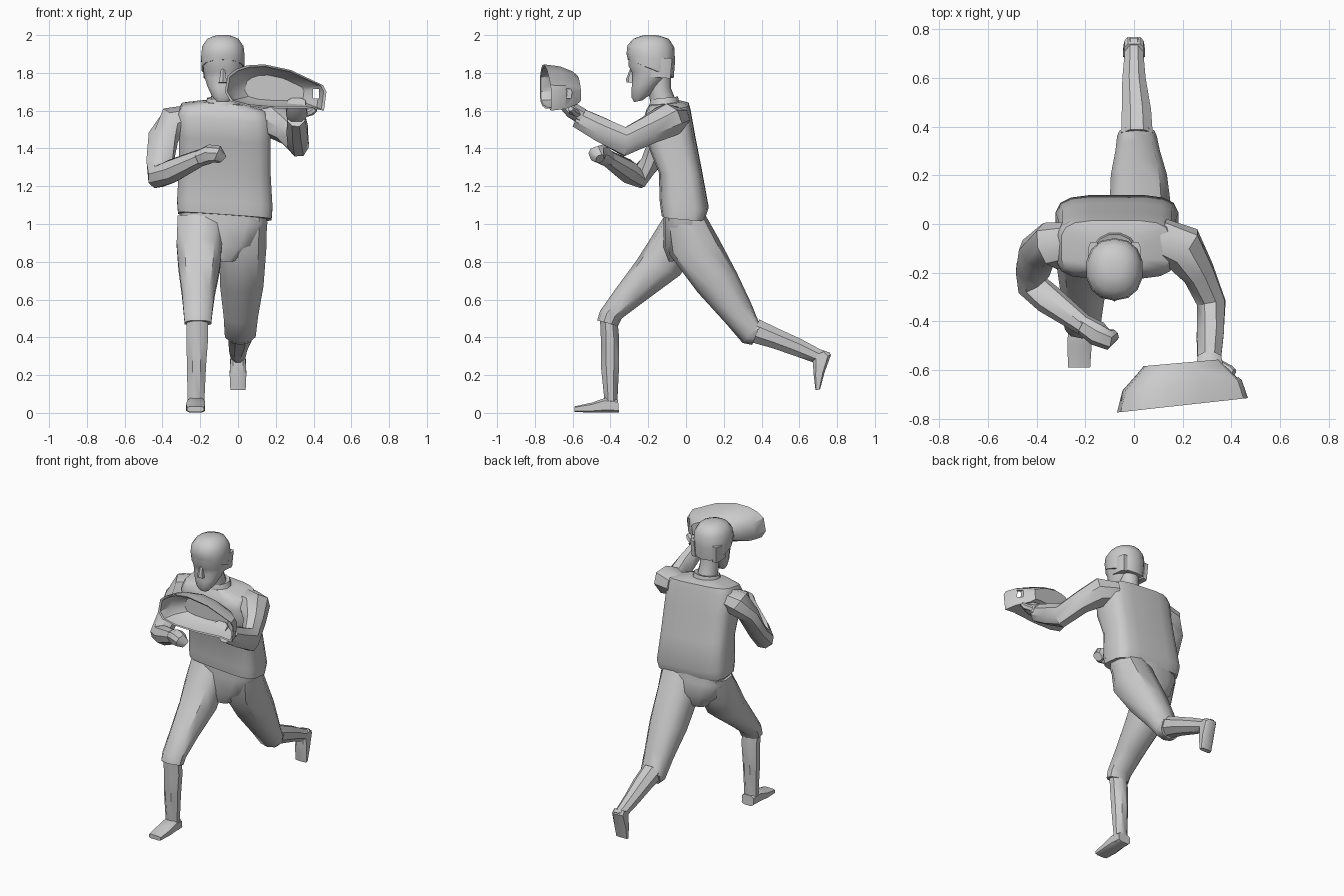
import bpy, bmesh, math
from mathutils import Vector


def finish(name, rings, angle=40):
    """Skin a list of equal-length point rings, cap both ends."""
    bm = bmesh.new()
    vs = [[bm.verts.new(p) for p in r] for r in rings]
    n = len(vs[0])
    for a, b in zip(vs, vs[1:]):
        for i in range(n):
            bm.faces.new((a[i], a[(i + 1) % n], b[(i + 1) % n], b[i]))
    bm.faces.new(vs[0])
    bm.faces.new(vs[-1])
    bmesh.ops.recalc_face_normals(bm, faces=bm.faces)
    me = bpy.data.meshes.new(name)
    bm.to_mesh(me)
    bm.free()
    ob = bpy.data.objects.new(name, me)
    bpy.context.collection.objects.link(ob)
    bpy.ops.object.select_all(action='DESELECT')
    ob.select_set(True)
    bpy.context.view_layer.objects.active = ob
    bpy.ops.object.shade_smooth_by_angle(angle=math.radians(angle))
    return ob


def ring(c, u, v, n, e):
    """Superellipse ring: e = 1 is round, smaller is boxier."""
    pts = []
    for i in range(n):
        t = 2 * math.pi * (i + 0.5) / n
        a, b = math.cos(t), math.sin(t)
        pts.append(c + u * math.copysign(abs(a) ** e, a) + v * math.copysign(abs(b) ** e, b))
    return pts


def loft(name, secs, n=10, e=1.0, roll=0.0, angle=40):
    """Sections (x, half width, y front, z front, y back, z back)."""
    rs = []
    for x, hx, yf, zf, yb, zb in secs:
        c = Vector((x, (yf + yb) / 2, (zf + zb) / 2))
        rs.append(ring(c, Vector((hx, 0, roll * hx)), Vector((0, (yb - yf) / 2, (zb - zf) / 2)), n, e))
    return finish(name, rs, angle)


def limb(name, pts, n=8, e=1.0):
    """Tube along a path of (x, y, z, side radius, vertical radius)."""
    ps = [Vector(p[:3]) for p in pts]
    rs = []
    for i, p in enumerate(pts):
        d0 = (ps[i] - ps[max(i - 1, 0)]).normalized()
        d1 = (ps[min(i + 1, len(ps) - 1)] - ps[i]).normalized()
        t = (d0 + d1).normalized()
        u = t.cross(Vector((0, -0.35, 1))).normalized()
        rs.append(ring(ps[i], u * p[3], u.cross(t) * p[4], n, e))
    return finish(name, rs)


# Shirt with a boxy flat back and tilted hem
loft('shirt', [
    (-.07, .25, -.13, 1.05, .10, 1.03), (-.07, .255, -.14, 1.12, .12, 1.09),
    (-.07, .245, -.145, 1.28, .085, 1.28), (-.07, .245, -.21, 1.44, .05, 1.46),
    (-.075, .245, -.225, 1.55, .025, 1.60), (-.075, .225, -.21, 1.60, .015, 1.635),
    (-.08, .12, -.19, 1.635, -.03, 1.65)], n=16, e=.5, roll=-.07)
loft('collar', [(-.08, .10, -.20, 1.61, -.03, 1.63), (-.08, .085, -.19, 1.66, -.04, 1.675),
                (-.08, .07, -.18, 1.655, -.05, 1.67)], n=12)

# Trousers
loft('waist', [(-.075, .23, -.12, 1.10, .10, 1.10), (-.075, .235, -.12, 1.00, .11, 1.00),
               (-.085, .18, -.12, .88, .12, .92), (-.09, .08, -.09, .80, .07, .82)], n=14, e=.75)
loft('front_trouser_leg', [
    (-.19, .135, -.11, 1.05, .09, 1.03), (-.205, .125, -.19, .92, .04, .86),
    (-.205, .115, -.26, .81, -.03, .73), (-.21, .09, -.37, .66, -.22, .59),
    (-.212, .078, -.455, .54, -.34, .50), (-.212, .074, -.47, .49, -.36, .46)], n=10, e=.85)
loft('rear_trouser_leg', [
    (.03, .13, -.11, 1.04, .09, 1.07), (.025, .13, -.09, .84, .175, .92),
    (.02, .12, .06, .64, .27, .74), (.015, .095, .21, .475, .345, .58),
    (.012, .085, .30, .37, .39, .47), (.012, .075, .35, .36, .40, .48)], n=10, e=.85)

# Lower legs and shoes
loft('front_shin', [
    (-.215, .062, -.46, .52, -.36, .50), (-.215, .062, -.455, .40, -.35, .40),
    (-.22, .055, -.455, .25, -.35, .25), (-.222, .048, -.435, .07, -.36, .07),
    (-.222, .045, -.43, .01, -.36, .01)], n=8)
loft('front_shoe', [
    (-.222, .046, -.355, 0, -.36, .07), (-.222, .05, -.43, 0, -.43, .08),
    (-.224, .052, -.50, 0, -.50, .055), (-.225, .047, -.59, .005, -.59, .035)], n=8, e=.5)
loft('rear_shin', [
    (.012, .07, .34, .37, .39, .50), (.01, .065, .45, .34, .48, .455),
    (0, .052, .57, .30, .61, .395), (0, .042, .67, .265, .71, .34),
    (0, .038, .73, .27, .765, .32)], n=8)
loft('rear_shoe', [
    (0, .04, .675, .30, .74, .33), (0, .042, .67, .26, .77, .31),
    (0, .046, .675, .20, .735, .215), (0, .042, .685, .12, .71, .125)], n=8, e=.5)

# Left arm reaching forward
limb('left_arm', [
    (.10, -.06, 1.55, .09, .07), (.20, -.10, 1.545, .10, .095), (.265, -.20, 1.495, .07, .08),
    (.318, -.325, 1.435, .062, .082), (.313, -.45, 1.50, .06, .07), (.308, -.575, 1.565, .05, .058)], n=8)
limb('left_hand', [(.31, -.55, 1.57, .05, .045), (.31, -.60, 1.60, .06, .045),
                   (.31, -.64, 1.64, .05, .04)], n=8, e=.7)
limb('left_thumb', [(.34, -.57, 1.58, .02, .02), (.39, -.60, 1.595, .022, .02), (.41, -.61, 1.61, .015, .015)], n=6)

# Right arm bent across the chest
limb('right_arm', [
    (-.24, -.08, 1.56, .09, .07), (-.345, -.09, 1.535, .10, .09), (-.395, -.12, 1.46, .085, .065),
    (-.415, -.19, 1.32, .075, .055), (-.42, -.25, 1.25, .065, .065),
    (-.35, -.31, 1.28, .062, .065), (-.20, -.42, 1.35, .042, .048)], n=8)
limb('right_hand', [(-.21, -.41, 1.345, .04, .045), (-.15, -.45, 1.37, .05, .05),
                    (-.11, -.47, 1.37, .045, .045), (-.085, -.455, 1.345, .025, .03)], n=8, e=.8)

# Neck, head, hair, nose
loft('neck', [(-.08, .07, -.18, 1.60, -.04, 1.62), (-.08, .062, -.20, 1.70, -.08, 1.72),
              (-.08, .065, -.22, 1.80, -.08, 1.80)], n=10)
loft('head', [
    (-.08, .035, -.275, 1.645, -.23, 1.655), (-.08, .06, -.29, 1.67, -.18, 1.69),
    (-.08, .085, -.29, 1.72, -.13, 1.75), (-.08, .10, -.285, 1.77, -.09, 1.79),
    (-.08, .105, -.29, 1.805, -.08, 1.82), (-.08, .108, -.307, 1.835, -.075, 1.85),
    (-.08, .108, -.307, 1.90, -.07, 1.90)], n=12, e=.85)
loft('hair', [
    (-.08, .09, -.28, 1.86, -.09, 1.77), (-.08, .115, -.308, 1.87, -.065, 1.775),
    (-.08, .118, -.315, 1.90, -.058, 1.86), (-.08, .112, -.31, 1.945, -.062, 1.935),
    (-.08, .085, -.28, 1.98, -.09, 1.98), (-.08, .05, -.24, 1.995, -.135, 1.995),
    (-.08, .03, -.22, 2.0, -.16, 2.0)], n=14, e=.9)
for s in (-1, 1):
    loft('sideburn', [(-.08 + s * .085, .024, -.20, 1.88, -.07, 1.88),
                      (-.08 + s * .08, .024, -.20, 1.78, -.08, 1.77)], n=8, e=.6)
loft('nose', [(-.08, .026, -.315, 1.75, -.27, 1.745), (-.08, .022, -.318, 1.765, -.27, 1.765),
              (-.08, .010, -.295, 1.825, -.27, 1.825)], n=6)

# Large catching glove: hollow shell lofted from its rim outline
rim = [(-.07, 1.70), (-.055, 1.785), (-.01, 1.82), (.05, 1.84), (.14, 1.845), (.28, 1.815),
       (.45, 1.735), (.468, 1.70), (.455, 1.60), (.38, 1.612), (.20, 1.612), (.05, 1.625), (-.04, 1.65)]


def shell(sx, sz, depth, flat):
    out = []
    for x, z in rim:
        yr = -.775 + (x + .08) * .11
        y = yr * (1 - flat) + flat * (-.59 + .05 * x) + depth
        out.append(Vector((.185 + (x - .185) * sx, y, 1.71 + (z - 1.71) * sz)))
    return out


glove = finish('catching_glove', [
    shell(.57, .55, .01, 1), shell(.66, .72, 0, .9), shell(.91, .92, 0, .5), shell(1, 1, 0, 0),
    shell(.95, .92, .005, 0), shell(.86, .84, 0, .45), shell(.58, .58, -.02, .9)], 35)

# Small square window in the webbing of the glove
bpy.ops.mesh.primitive_cube_add(size=1, location=(.413, -.66, 1.69))
cutter = bpy.context.object
cutter.name = 'window_cutter'
cutter.scale = (.03, .3, .05)
cutter.hide_render = True
cutter.hide_set(True)
cut = glove.modifiers.new('window', 'BOOLEAN')
cut.operation = 'DIFFERENCE'
cut.object = cutter
